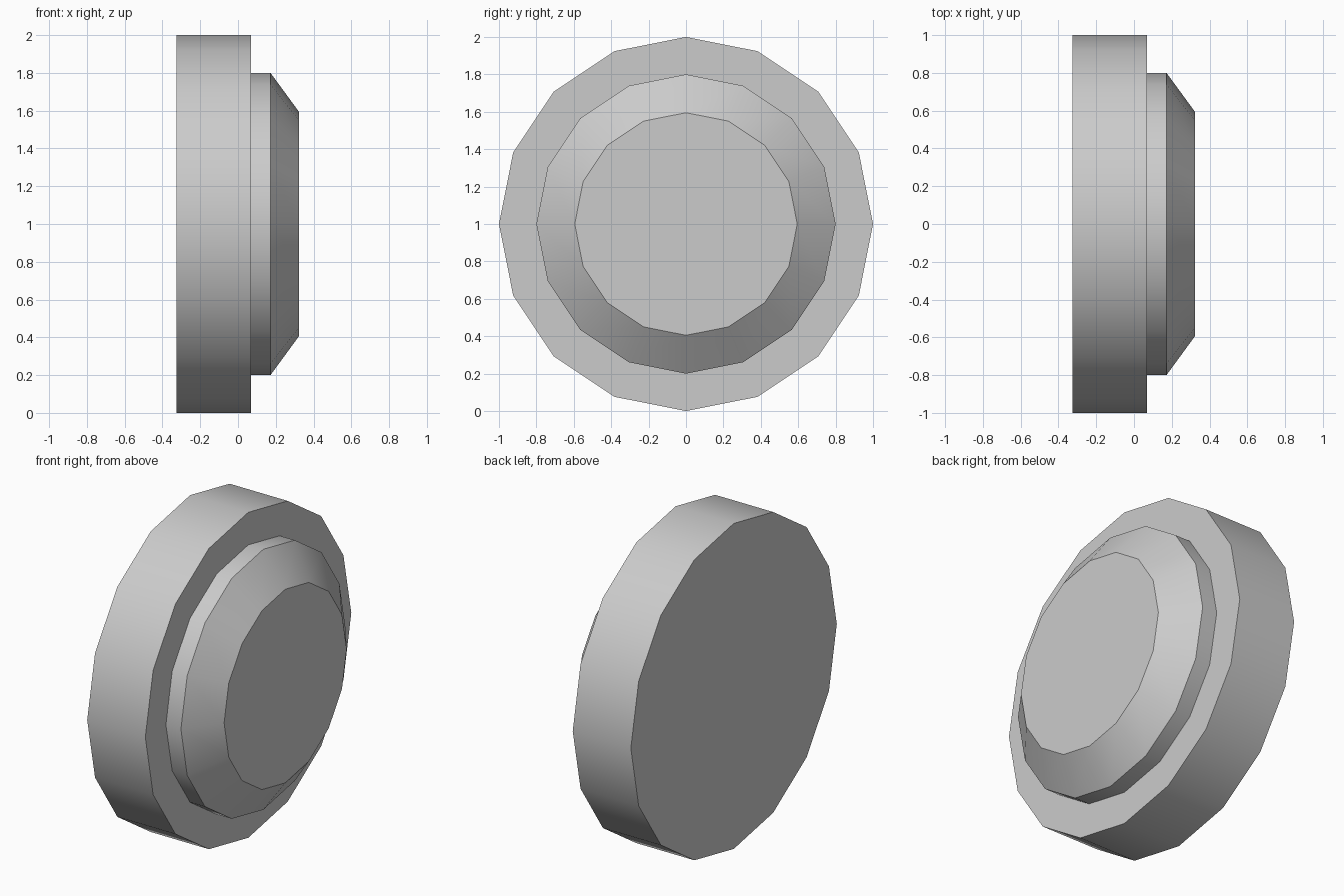
import bpy
import bmesh
from math import cos, sin, pi, radians

SIDES = 16

cube = bpy.data.objects.get("Cube")
if cube:
    bpy.data.objects.remove(cube, do_unlink=True)

# Single plain grey material
grey = bpy.data.materials.new("light_grey")
grey.use_nodes = True
colour = (0.6, 0.6, 0.6, 1.0)
grey.diffuse_color = colour
grey.node_tree.nodes["Principled BSDF"].inputs["Base Color"].default_value = colour


def turned_part(name, profile):
    """Turn (x, radius) points around the x axis and close both ends."""
    bm = bmesh.new()
    rings = []
    for x, r in profile:
        angles = [2 * pi * i / SIDES for i in range(SIDES)]
        rings.append([bm.verts.new((x, r * cos(a), r * sin(a))) for a in angles])
    for a, b in zip(rings, rings[1:]):
        for i in range(SIDES):
            j = (i + 1) % SIDES
            bm.faces.new((a[i], a[j], b[j], b[i]))
    bm.faces.new(rings[0])
    bm.faces.new(rings[-1])
    bmesh.ops.recalc_face_normals(bm, faces=bm.faces)
    mesh = bpy.data.meshes.new(name)
    bm.to_mesh(mesh)
    bm.free()
    mesh.materials.append(grey)
    obj = bpy.data.objects.new(name, mesh)
    obj.location.z = 1
    bpy.context.collection.objects.link(obj)

    # Smooth around the rim, sharp at the steps
    bpy.ops.object.select_all(action="DESELECT")
    obj.select_set(True)
    bpy.context.view_layer.objects.active = obj
    bpy.ops.object.shade_smooth_by_angle(angle=radians(30))
    return obj


# Wide disc at the back
turned_part("base_disc", [(-0.325, 1.0), (0.07, 1.0)])

# Raised collar with a chamfered face, seated on the disc
turned_part("chamfered_hub", [(0.07, 0.8), (0.172, 0.8), (0.322, 0.595)])
